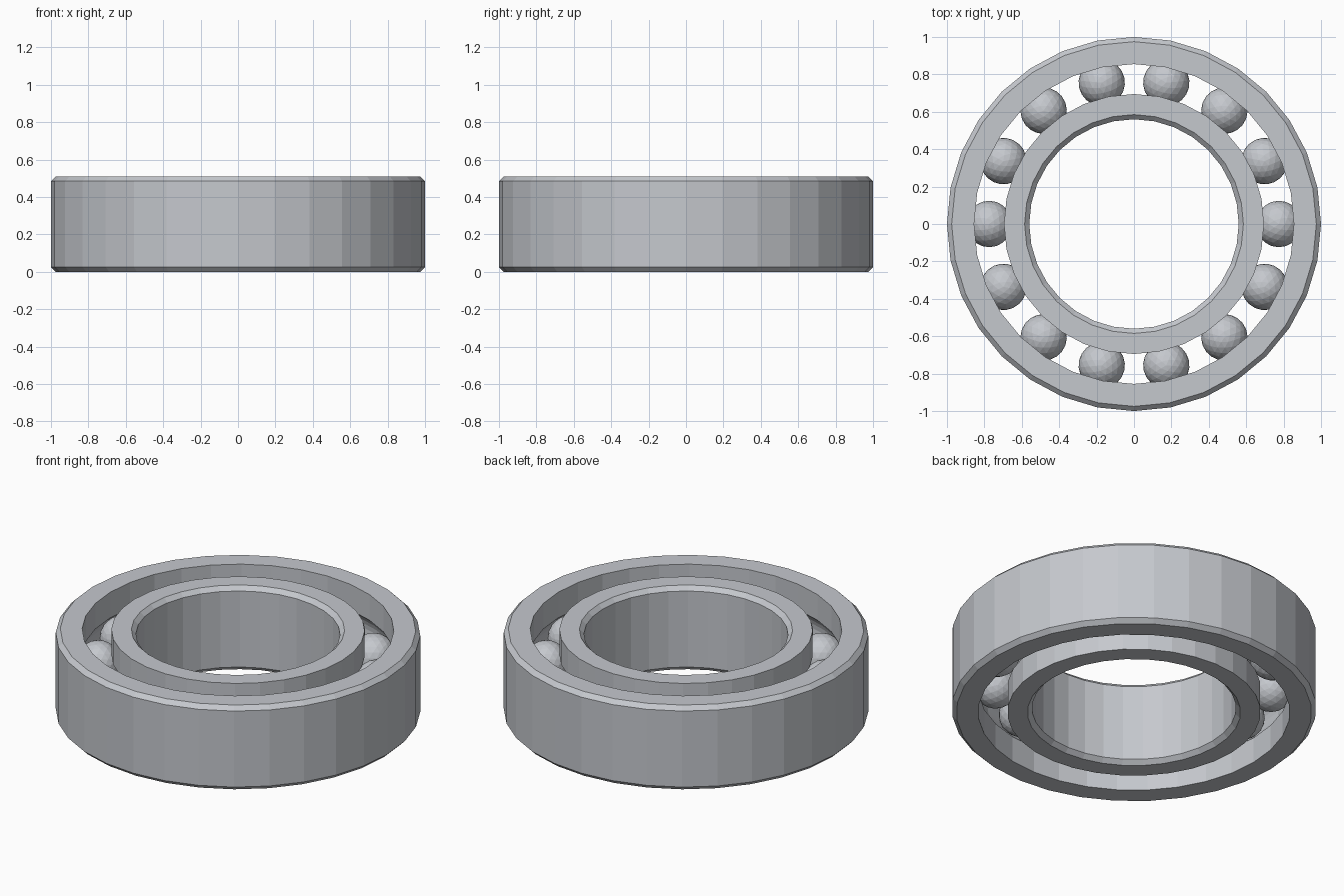
import bpy, bmesh
from math import pi, sin, cos, acos

HEIGHT = 0.51
MID = HEIGHT / 2
CHAMFER = 0.025
SIDES = 32
PITCH = 0.775        # radius of the ball circle
BALL = 0.124
GROOVE = 0.128
BALLS = 14

if "Cube" in bpy.data.objects:
    bpy.data.objects.remove(bpy.data.objects["Cube"])

steel = bpy.data.materials.new("steel grey")
steel.use_nodes = True
colour = (0.56, 0.58, 0.615, 1)
steel.diffuse_color = colour
steel.node_tree.nodes["Principled BSDF"].inputs["Base Color"].default_value = colour


def add_object(name, mesh):
    obj = bpy.data.objects.new(name, mesh)
    bpy.context.collection.objects.link(obj)
    return obj


def race(name, rim, track):
    """Ring with a chamfered rim and a ball groove in its track wall."""
    into = 1 if rim > track else -1       # direction from the track to the rim
    profile = [(track, 0), (rim - into * CHAMFER, 0), (rim, CHAMFER),
               (rim, HEIGHT - CHAMFER), (rim - into * CHAMFER, HEIGHT),
               (track, HEIGHT)]
    # Circular groove, from its upper lip to its lower lip
    half = acos(abs(track - PITCH) / GROOVE)
    steps = 8
    for i in range(steps + 1):
        a = half * (1 - 2 * i / steps)
        profile.append((PITCH + into * GROOVE * cos(a), MID + GROOVE * sin(a)))

    bm = bmesh.new()
    loops = []
    for s in range(SIDES):
        a = 2 * pi * s / SIDES
        loops.append([bm.verts.new((r * cos(a), r * sin(a), z)) for r, z in profile])
    n = len(profile)
    for s in range(SIDES):
        here, there = loops[s], loops[(s + 1) % SIDES]
        for k in range(n):
            j = (k + 1) % n
            bm.faces.new((here[k], there[k], there[j], here[j]))
    bmesh.ops.recalc_face_normals(bm, faces=bm.faces)
    mesh = bpy.data.meshes.new(name)
    bm.to_mesh(mesh)
    bm.free()
    mesh.materials.append(steel)
    return add_object(name, mesh)


# Outer and inner rings
race("outer_ring", 1.0, 0.855)
race("inner_ring", 0.56, 0.695)

# Balls share one faceted mesh
ball_mesh = bpy.data.meshes.new("ball")
bm = bmesh.new()
bmesh.ops.create_icosphere(bm, subdivisions=3, radius=BALL)
bm.to_mesh(ball_mesh)
bm.free()
ball_mesh.materials.append(steel)
for i in range(BALLS):
    a = 2 * pi * i / BALLS
    ball = add_object(f"ball_{i + 1}", ball_mesh)
    ball.location = (PITCH * cos(a), PITCH * sin(a), MID)
    ball.rotation_euler.z = a
